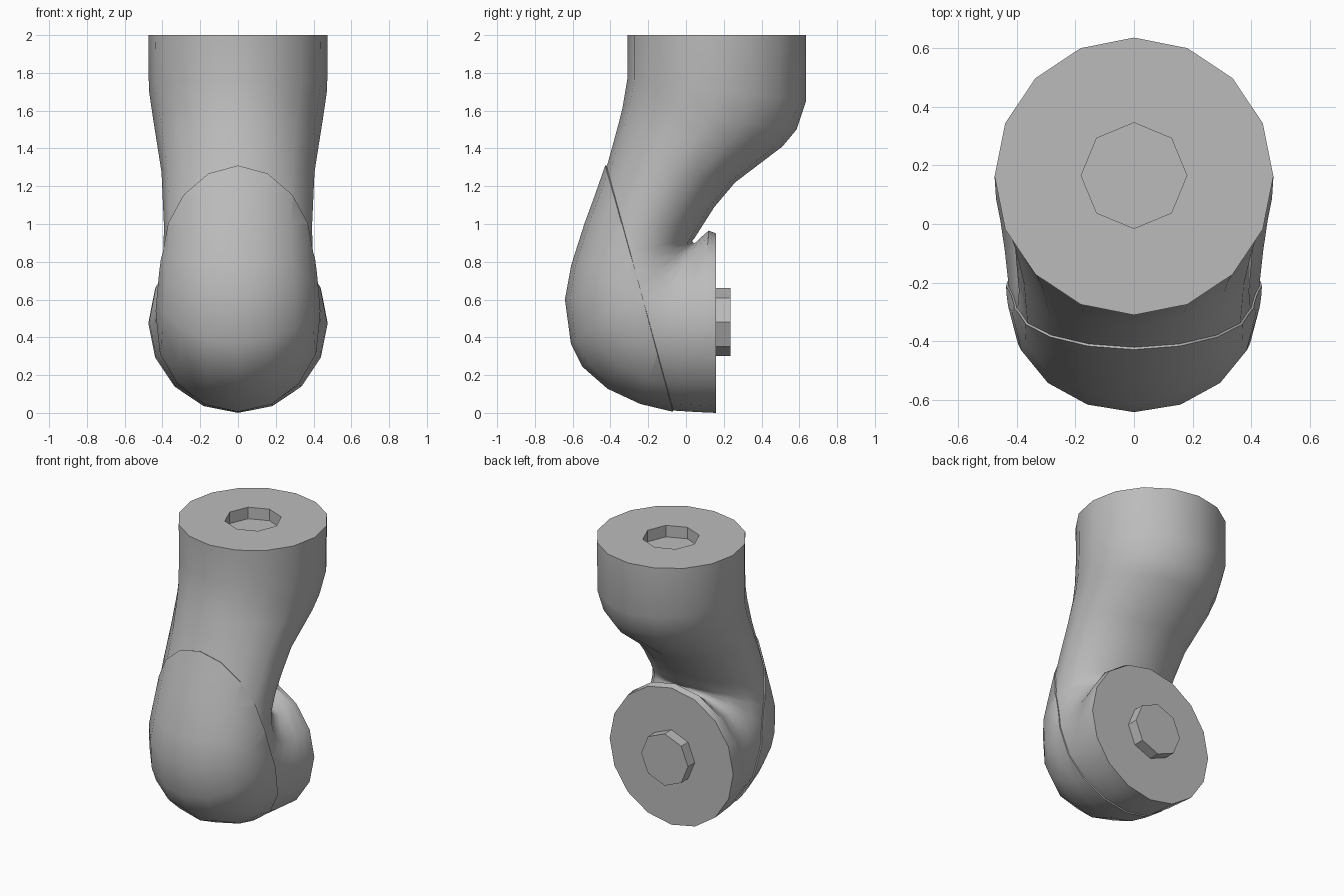
import bpy, bmesh, math
from mathutils import Vector

cube = bpy.data.objects.get("Cube")
if cube:
    bpy.data.objects.remove(cube, do_unlink=True)

grey = bpy.data.materials.new("mid_grey")
grey.use_nodes = True
colour = (0.5, 0.5, 0.5, 1)
grey.diffuse_color = colour
grey.node_tree.nodes["Principled BSDF"].inputs["Base Color"].default_value = colour

SIDES = 16
# Each ring: front point (y, z), back point (y, z), half width
RINGS = [
    ((-.31, 2), (.635, 2), .475),
    ((-.31, 1.77), (.635, 1.65), .472),
    ((-.335, 1.62), (.585, 1.5), .45),
    ((-.36, 1.52), (.51, 1.41), .435),
    ((-.412, 1.33), (.26, 1.22), .405),
    ((-.475, 1.15), (.15, 1.09), .398),
    ((-.53, 1.0), (.08, .98), .392),
    ((-.6, .78), (.045, .925), .395),
    ((-.633, .6), (.035, .915), .408),
    ((-.602, .37), (.035, .905), .42),
    ((-.543, .25), (.04, .9), .425),
    ((-.412, .135), (.045, .9), .43),
    ((-.24, .055), (.055, .905), .44),
    ((-.06, .012), (.08, .93), .455),
    ((.05, .005), (.12, .965), .47),
    ((.16, 0), (.16, .95), .475),
]


def add_object(name, bm):
    bmesh.ops.recalc_face_normals(bm, faces=bm.faces)
    mesh = bpy.data.meshes.new(name)
    bm.to_mesh(mesh)
    bm.free()
    mesh.materials.append(grey)
    obj = bpy.data.objects.new(name, mesh)
    bpy.context.collection.objects.link(obj)
    return obj


def loft():
    """Elliptical rings fanned round the elbow, closed at both ends."""
    bm = bmesh.new()
    loops = []
    for front, back, width in RINGS:
        f, b = Vector((0, *front)), Vector((0, *back))
        mid, half = (f + b) / 2, (f - b) / 2
        angles = [math.tau * i / SIDES for i in range(SIDES)]
        loops.append([bm.verts.new(mid + half * math.cos(a)
                                   + Vector((width * math.sin(a), 0, 0)))
                      for a in angles])
    for lower, upper in zip(loops, loops[1:]):
        for i in range(SIDES):
            j = (i + 1) % SIDES
            bm.faces.new((lower[i], lower[j], upper[j], upper[i]))
    bm.faces.new(loops[0])
    bm.faces.new(loops[-1])
    return bm


def octagon(name, location, depth, tilt=0):
    bpy.ops.mesh.primitive_cylinder_add(vertices=8, radius=.18, depth=depth,
                                        location=location, rotation=(tilt, 0, 0))
    obj = bpy.context.object
    obj.name = name
    obj.data.materials.append(grey)
    return obj


def activate(obj):
    bpy.ops.object.select_all(action='DESELECT')
    obj.select_set(True)
    bpy.context.view_layer.objects.active = obj


def apply_and_smooth(obj, modifier):
    activate(obj)
    bpy.ops.object.modifier_apply(modifier=modifier.name)
    bpy.ops.object.shade_smooth_by_angle(angle=math.radians(40))


# Bent arm with an octagonal socket in the top
arm = add_object("bent_arm", loft())
cutter = octagon("socket_cutter", (0, .165, 2), .16)
cutter.hide_render = True
cut = arm.modifiers.new("socket", 'BOOLEAN')
cut.operation = 'DIFFERENCE'
cut.object = cutter
apply_and_smooth(arm, cut)
bpy.data.objects.remove(cutter, do_unlink=True)

# Thin elbow shell in front of the sloping seam
bm = loft()
bmesh.ops.bisect_plane(bm, geom=bm.verts[:] + bm.edges[:] + bm.faces[:],
                       plane_co=(0, -.2, .5), plane_no=(0, 1.32, .36),
                       clear_outer=True)
shell = add_object("elbow_shell", bm)
thick = shell.modifiers.new("thickness", 'SOLIDIFY')
thick.thickness = .008
thick.offset = 1
apply_and_smooth(shell, thick)

# Octagonal peg on the wrist face
octagon("wrist_peg", (0, .18, .48), .11, math.pi / 2)
